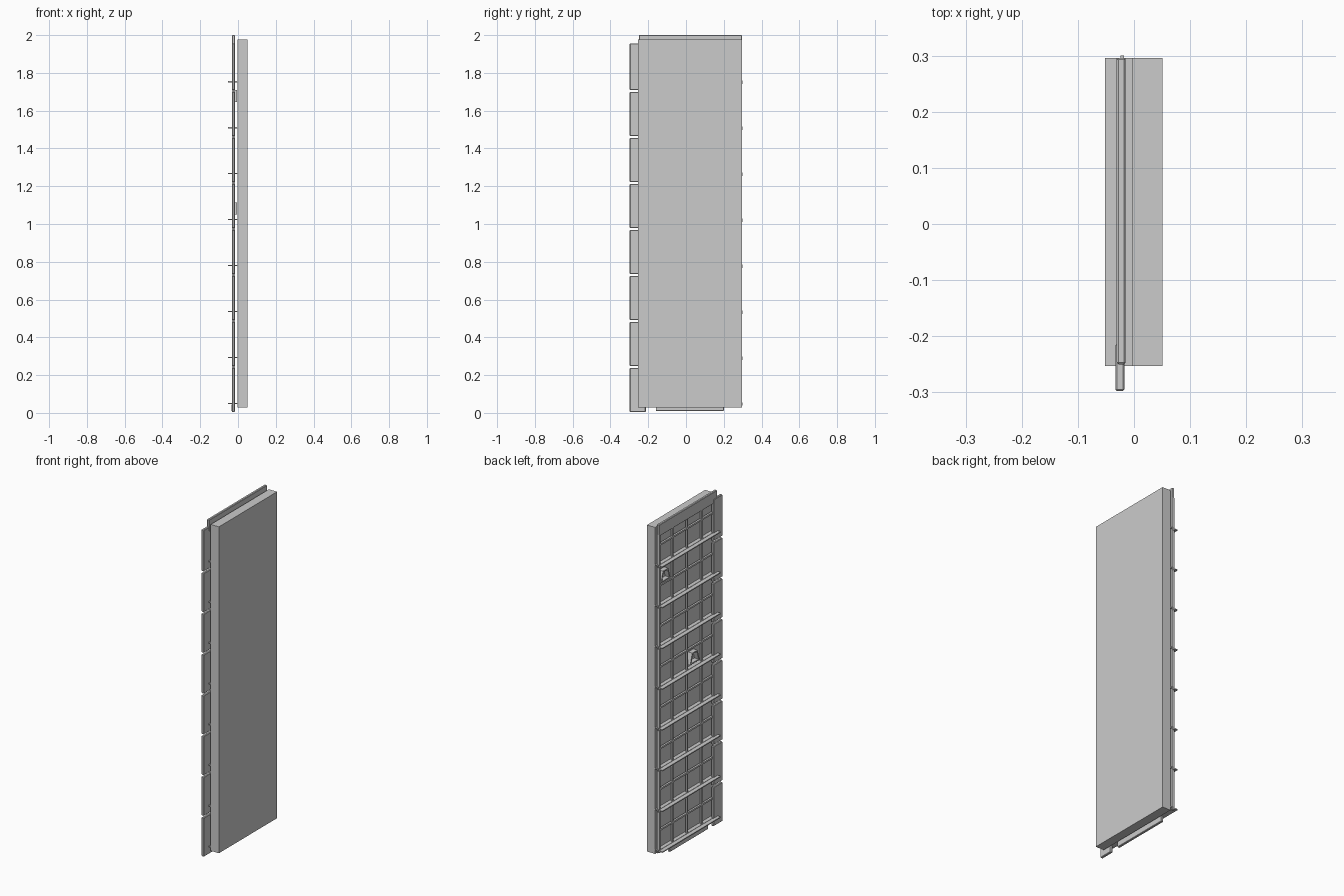
import bpy, bmesh
from mathutils import Vector

if "Cube" in bpy.data.objects:
    bpy.data.objects.remove(bpy.data.objects["Cube"])


def box(name, x, y, z, bevel=0.0):
    """Box from (min, max) ranges on each axis, optional chamfer."""
    bm = bmesh.new()
    bmesh.ops.create_cube(bm, size=1)
    for v in bm.verts:
        v.co = Vector([(r[0] + r[1]) / 2 + c * (r[1] - r[0])
                       for c, r in zip(v.co, (x, y, z))])
    if bevel:
        bmesh.ops.bevel(bm, geom=bm.edges[:], offset=bevel, segments=1, affect='EDGES')
    me = bpy.data.meshes.new(name)
    bm.to_mesh(me)
    bm.free()
    ob = bpy.data.objects.new(name, me)
    bpy.context.collection.objects.link(ob)
    return ob


def bracket(name, y, z, x=(-0.031, -0.004)):
    """Trapezoid wire-like bracket: outline tube cut from a profile."""
    outer = [(-0.045, 0), (0.045, 0), (0.025, 0.065), (-0.025, 0.065)]
    inner = [(-0.034, 0.007), (0.034, 0.007), (0.019, 0.058), (-0.019, 0.058)]
    bm = bmesh.new()
    rings = [[bm.verts.new((px, y + a, z + b)) for a, b in prof]
             for px in x for prof in (outer, inner)]
    bo, bi, fo, fi = rings
    for i in range(4):
        j = (i + 1) % 4
        for p, q in ((bo, bi), (bi, fi), (fi, fo), (fo, bo)):
            bm.faces.new((p[i], p[j], q[j], q[i]))
    bmesh.ops.recalc_face_normals(bm, faces=bm.faces[:])
    me = bpy.data.meshes.new(name)
    bm.to_mesh(me)
    bm.free()
    bpy.context.collection.objects.link(bpy.data.objects.new(name, me))


PITCH = 0.2433
Y0, Y1 = -0.253, 0.296

# Thick front slab
box("front_slab", (-0.003, 0.051), (Y0, Y1), (0.028, 1.977))

# Back frame: top tongue, side post, bottom rail
box("top_tongue", (-0.031, -0.015), (-0.25, Y1), (1.93, 2.0), 0.003)
box("side_post", (-0.031, -0.015), (0.283, Y1), (0.04, 1.94))
box("bottom_rail", (-0.034, -0.019), (-0.16, 0.2), (0.01, 0.045), 0.002)

# Overlapping edge plates up one side
for i in range(8):
    z = 0.005 + i * PITCH
    box(f"edge_plate_{i}", (-0.033, -0.017), (-0.298, -0.213),
        (z, z + PITCH - 0.01 + (0.015 if i == 7 else 0)), 0.003)

# Lattice of vertical and horizontal ribs
for i in range(3):
    y = -0.115 + i * 0.1375
    box(f"vertical_rib_{i}", (-0.027, -0.016), (y - 0.005, y + 0.005), (0.05, 1.94))
for i in range(16):
    z = 0.05 + i * PITCH / 2
    box(f"horizontal_rib_{i}", (-0.028, -0.016), (-0.215, 0.285), (z - 0.005, z + 0.005))

# Thin horizontal fins with small end tabs
for i in range(8):
    z = 0.05 + i * PITCH
    box(f"fin_{i}", (-0.052, -0.003), (Y0, Y1), (z - 0.003, z + 0.003))
    box(f"fin_tab_{i}", (-0.024, -0.018), (0.29, 0.3), (z - 0.012, z + 0.006))

# Two trapezoid brackets
bracket("upper_bracket", 0.236, 1.645)
bracket("lower_bracket", -0.04, 1.05)
